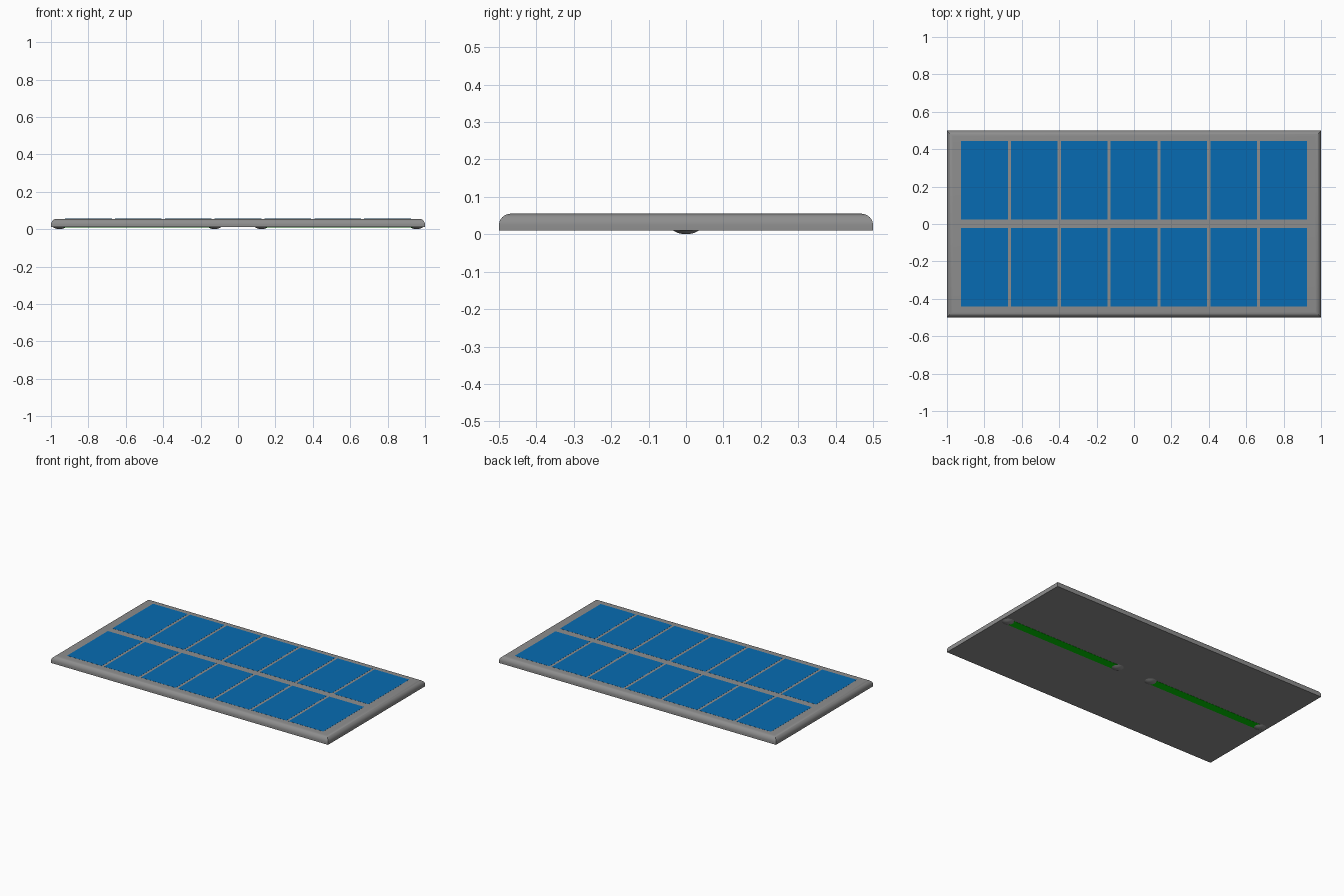
import bpy, bmesh
from math import pi, sin, cos

if "Cube" in bpy.data.objects:
    bpy.data.objects.remove(bpy.data.objects["Cube"])


def material(name, color):
    m = bpy.data.materials.new(name)
    m.diffuse_color = color
    m.use_nodes = True
    m.node_tree.nodes["Principled BSDF"].inputs["Base Color"].default_value = m.diffuse_color
    return m


def finish(bm, name, mat=None, smooth=False):
    me = bpy.data.meshes.new(name)
    bm.to_mesh(me)
    bm.free()
    ob = bpy.data.objects.new(name, me)
    bpy.context.collection.objects.link(ob)
    if mat:
        me.materials.append(mat)
    if smooth:
        bpy.ops.object.select_all(action='DESELECT')
        ob.select_set(True)
        bpy.context.view_layer.objects.active = ob
        bpy.ops.object.shade_smooth_by_angle(angle=0.6)
    return ob


def box(x0, x1, y0, y1, z0, z1):
    bm = bmesh.new()
    bmesh.ops.create_cube(bm, size=1)
    for v in bm.verts:
        v.co = (x0 if v.co.x < 0 else x1,
                y0 if v.co.y < 0 else y1,
                z0 if v.co.z < 0 else z1)
    return bm


blue = material("cell_blue", (0.002, 0.148, 0.445, 1))
green = material("strip_green", (0.0, 0.62, 0.0, 1))
grey = material("frame_grey", (0.27, 0.27, 0.27, 1))
BASE, TOP = 0.0105, 0.055

# Frame slab: rounded top rim, mitred at the sharp vertical corners
bm = box(-1, 1, -0.5, 0.5, BASE, TOP)
rim = [e for e in bm.edges if all(v.co.z > 0.05 for v in e.verts)]
bmesh.ops.bevel(bm, geom=rim, offset=0.031, offset_type='OFFSET',
                segments=8, profile=0.5, affect='EDGES')
finish(bm, "panel_frame", grey, smooth=True)

# Solar cells: two rows of seven, barely proud of the frame
for row, cy in enumerate((-0.231, 0.235)):
    for col in range(7):
        cx = (col - 3) * 0.2665
        finish(box(cx - 0.125, cx + 0.125, cy - 0.21, cy + 0.21, 0.045, 0.0556),
               f"solar_cell_{row + 1}_{col + 1}", blue)

# Underside: a green strip with a shallow domed foot at each end, on both sides
for side, s in (("left", -1), ("right", 1)):
    x0, x1 = sorted((s * 0.125, s * 0.955))
    finish(box(x0, x1, -0.028, 0.028, 0.0095, 0.02), f"green_strip_{side}", green)
    for part, x in (("inner", 0.125), ("outer", 0.955)):
        bm = bmesh.new()
        # Spherical cap: the lower part of a large flattened ball
        rings = [[bm.verts.new((s * x + r * cos(a * pi / 12), r * sin(a * pi / 12),
                                0.0105 * (r / 0.036) ** 2))
                  for a in range(24)] for r in (0.036, 0.027, 0.018, 0.009)]
        for outer, inner in zip(rings, rings[1:]):
            for i in range(24):
                j = (i + 1) % 24
                bm.faces.new((outer[j], outer[i], inner[i], inner[j]))
        bm.faces.new(rings[-1])
        bmesh.ops.recalc_face_normals(bm, faces=bm.faces)
        bm.normal_update()
        if bm.faces[:][-1].normal.z > 0:
            bmesh.ops.reverse_faces(bm, faces=bm.faces[:])
        finish(bm, f"foot_{part}_{side}", grey, smooth=True)
